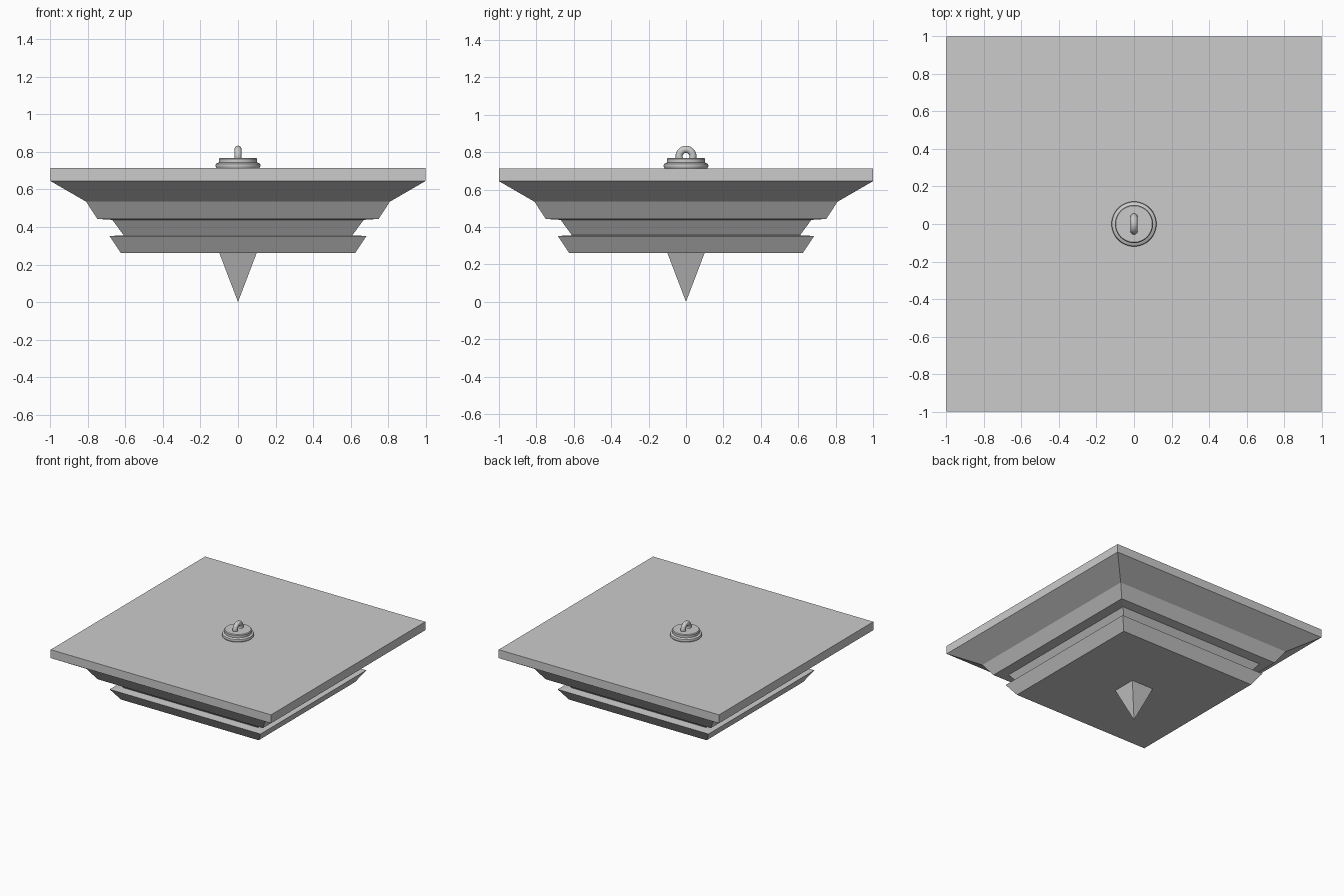
import bpy, bmesh, math

if "Cube" in bpy.data.objects:
    bpy.data.objects.remove(bpy.data.objects["Cube"])


def lathe(name, profile, sides, square=False):
    """Revolve (radius, z) pairs; square=True makes axis-aligned square tiers."""
    bm = bmesh.new()
    rings = []
    for r, z in profile:
        if r == 0:
            rings.append([bm.verts.new((0, 0, z))])
            continue
        k = math.sqrt(2) if square else 1
        off = math.pi / 4 if square else 0
        rings.append([bm.verts.new((r * k * math.cos(off + 2 * math.pi * i / sides),
                                    r * k * math.sin(off + 2 * math.pi * i / sides), z))
                      for i in range(sides)])
    for a, b in zip(rings, rings[1:]):
        for i in range(sides):
            j = (i + 1) % sides
            if len(a) == 1:
                bm.faces.new((a[0], b[j], b[i]))
            else:
                bm.faces.new((a[i], a[j], b[j], b[i]))
    for ring in (rings[0], rings[-1]):
        if len(ring) > 1:
            bm.faces.new(ring)
    bmesh.ops.recalc_face_normals(bm, faces=bm.faces)
    mesh = bpy.data.meshes.new(name)
    bm.to_mesh(mesh)
    bm.free()
    obj = bpy.data.objects.new(name, mesh)
    bpy.context.collection.objects.link(obj)
    return obj


def smooth(obj):
    bpy.ops.object.select_all(action='DESELECT')
    obj.select_set(True)
    bpy.context.view_layer.objects.active = obj
    bpy.ops.object.shade_smooth_by_angle(angle=math.radians(35))


# Stepped square body, bottom to top
lathe("stepped_body", [(0.625, 0.262), (0.685, 0.352), (0.61, 0.356), (0.67, 0.438),
                       (0.75, 0.443), (0.81, 0.535), (1.0, 0.645), (1.0, 0.714)], 4, True)

# Pointed pyramid finial underneath
lathe("bottom_spike", [(0, 0), (0.10, 0.262)], 4, True)

# Round mounting cap with a rolled lower rim
smooth(lathe("mounting_cap", [(0.112, 0.71), (0.118, 0.72), (0.12, 0.729), (0.117, 0.737),
                              (0.108, 0.742), (0.102, 0.744), (0.102, 0.763), (0.097, 0.769)], 48))

# Hanging ring, standing in the y-z plane
bpy.ops.mesh.primitive_torus_add(major_radius=0.037, minor_radius=0.019,
                                 major_segments=32, minor_segments=16,
                                 location=(0, 0, 0.778), rotation=(0, math.pi / 2, 0))
ring = bpy.context.object
ring.name = "hanging_ring"
smooth(ring)
